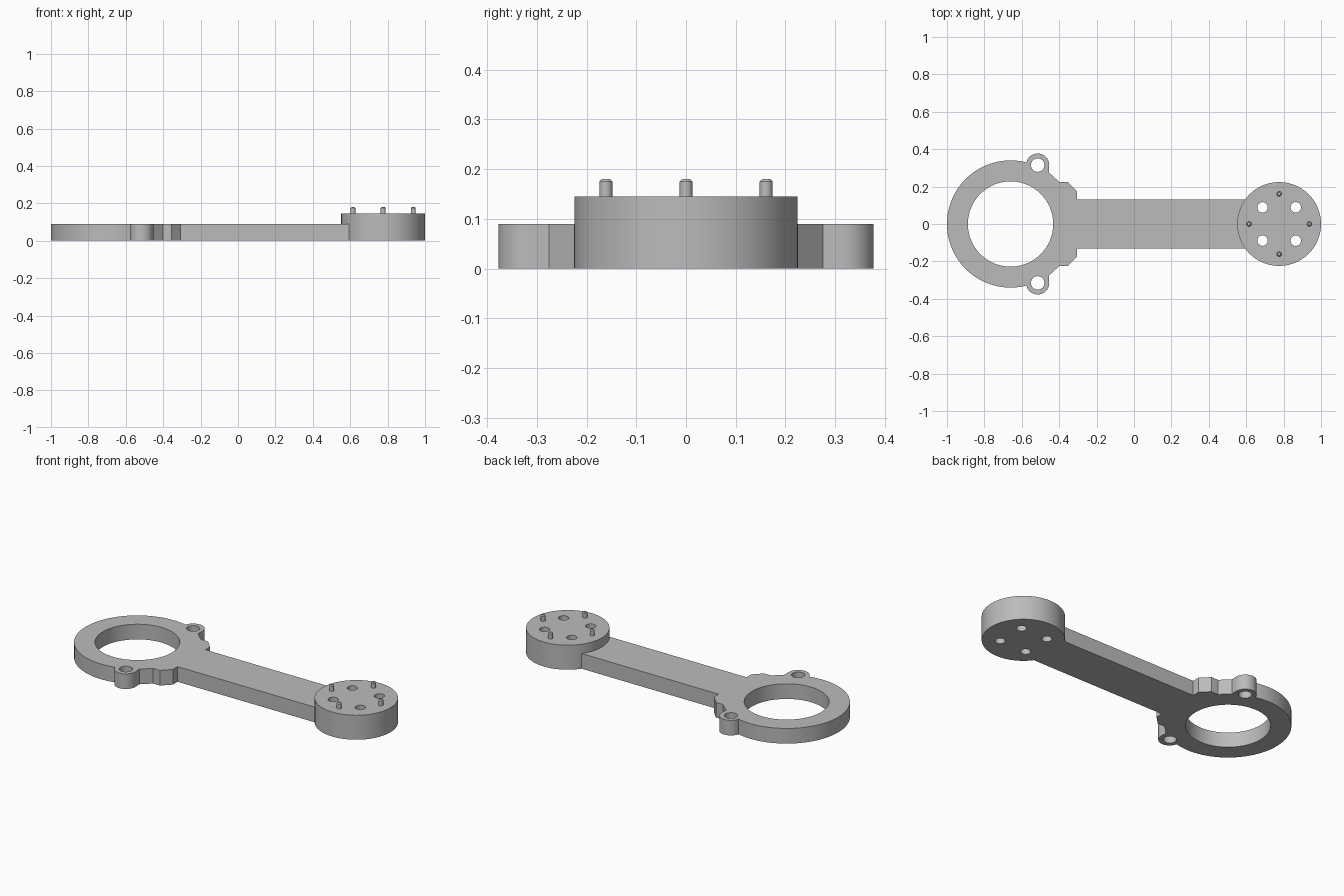
import bpy, bmesh
from math import cos, sin, radians, pi

if "Cube" in bpy.data.objects:
    bpy.data.objects.remove(bpy.data.objects["Cube"], do_unlink=True)

RING_X, HUB_X = -0.66, 0.776
RING_R, BORE_R, HUB_R = 0.34, 0.228, 0.224
EAR = (-0.515, 0.315)
PLATE_H, HUB_H, PIN_TOP = 0.09, 0.145, 0.18

grey = bpy.data.materials.new("plain_grey")
grey.use_nodes = True
grey.diffuse_color = (0.5, 0.5, 0.5, 1)
grey.node_tree.nodes["Principled BSDF"].inputs["Base Color"].default_value = (0.5, 0.5, 0.5, 1)


def arc(cx, cy, r, start, end, n):
    """Points on an arc, angles in degrees."""
    angles = [radians(start + (end - start) * i / n) for i in range(n + 1)]
    return [(cx + r * cos(a), cy + r * sin(a)) for a in angles]


def circle(cx, cy, r, n):
    return arc(cx, cy, r, 0, 360, n)[:-1]


def finish(obj):
    """Weld, set the material and smooth the round walls."""
    bm = bmesh.new()
    bm.from_mesh(obj.data)
    bmesh.ops.remove_doubles(bm, verts=bm.verts, dist=1e-5)
    bmesh.ops.recalc_face_normals(bm, faces=bm.faces)
    bm.to_mesh(obj.data)
    bm.free()
    obj.data.materials.clear()
    obj.data.materials.append(grey)
    bpy.ops.object.select_all(action="DESELECT")
    obj.select_set(True)
    bpy.context.view_layer.objects.active = obj
    bpy.ops.object.shade_smooth_by_angle(angle=radians(25))


def plate(name, loops, height):
    """Extrude a filled outline; the inner loops become through holes."""
    curve = bpy.data.curves.new(name, "CURVE")
    curve.dimensions = "2D"
    curve.fill_mode = "BOTH"
    curve.extrude = height / 2
    for pts in loops:
        spline = curve.splines.new("POLY")
        spline.points.add(len(pts) - 1)
        for p, (x, y) in zip(spline.points, pts):
            p.co = (x, y, 0, 1)
        spline.use_cyclic_u = True
    temp = bpy.data.objects.new(name + "_outline", curve)
    bpy.context.collection.objects.link(temp)
    bpy.context.view_layer.update()
    mesh = bpy.data.meshes.new_from_object(
        temp.evaluated_get(bpy.context.evaluated_depsgraph_get()))
    bpy.data.objects.remove(temp, do_unlink=True)
    obj = bpy.data.objects.new(name, mesh)
    bpy.context.collection.objects.link(obj)
    for v in mesh.vertices:
        v.co.z += height / 2
    finish(obj)


# Arm plate: bar, stepped shoulders, bolt ears and ring in one outline
half = arc(HUB_X, 0, HUB_R - 0.001, 180, 144.3, 12)
half += [(-0.305, 0.131), (-0.305, 0.175), (-0.355, 0.225), (-0.4, 0.225), (-0.455, 0.275)]
half += arc(*EAR, 0.062, -5, 165, 24)
half += arc(RING_X, 0, RING_R, 76, 180, 44)
outline = half + [(x, -y) for x, y in half[-2:0:-1]]
ear_holes = [circle(EAR[0], s * EAR[1], 0.036, 32) for s in (1, -1)]
plate("arm_plate", [outline, circle(RING_X, 0, BORE_R, 96)] + ear_holes, PLATE_H)

# Hub: thick disc with four through holes
hub_holes = [circle(HUB_X + sx * 0.089, sy * 0.089, 0.028, 32)
             for sx in (1, -1) for sy in (1, -1)]
plate("hub_disc", [circle(HUB_X, 0, HUB_R, 96)] + hub_holes, HUB_H)

# Chamfered locating pins standing on the hub
for i in range(4):
    a = i * pi / 2
    bpy.ops.mesh.primitive_cylinder_add(
        vertices=24, radius=0.013, depth=PIN_TOP - HUB_H + 0.01,
        location=(HUB_X + 0.161 * cos(a), 0.161 * sin(a), (PIN_TOP + HUB_H - 0.01) / 2))
    pin = bpy.context.object
    pin.name = f"locating_pin_{i + 1}"
    bm = bmesh.new()
    bm.from_mesh(pin.data)
    rim = [e for e in bm.edges if all(v.co.z > 0 for v in e.verts)]
    bmesh.ops.bevel(bm, geom=rim, offset=0.005, segments=1, affect="EDGES")
    bm.to_mesh(pin.data)
    bm.free()
    finish(pin)
